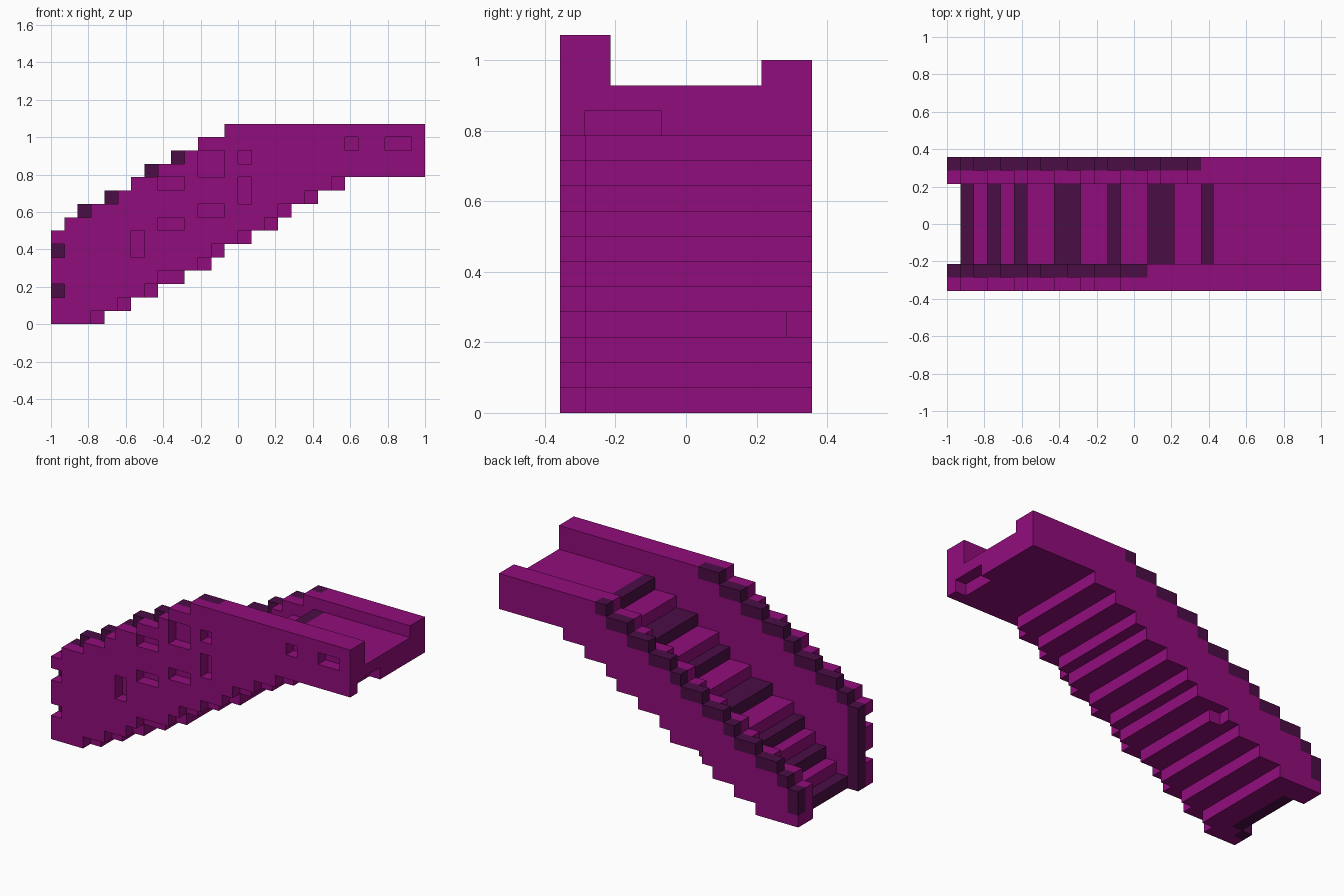
import bpy
import bmesh
from mathutils import Vector

cube = bpy.data.objects.get("Cube")
if cube:
    bpy.data.objects.remove(cube, do_unlink=True)

UNIT = 1 / 14
LENGTH = 28
DEPTH = 10


def make_material(name, rgb):
    mat = bpy.data.materials.new(name)
    mat.use_nodes = True
    mat.diffuse_color = (*rgb, 1)
    mat.node_tree.nodes["Principled BSDF"].inputs["Base Color"].default_value = (*rgb, 1)
    return mat


purple = make_material("purple stone", (0.285, 0.004, 0.2))
dark = make_material("dark plum trim", (0.07, 0.004, 0.06))


def steps(start, rises, cap):
    """Height at each column: one block higher at every listed column."""
    return [min(cap, start + sum(c >= r for r in rises)) for c in range(LENGTH)]


def fill(bottoms, tops, rows, first=0):
    return {(c, r, k) for c in range(first, LENGTH) for r in rows
            for k in range(bottoms[c], tops[c])}


def box(c0, c1, r0, r1, k0, k1):
    return {(c, r, k) for c in range(c0, c1) for r in range(r0, r1) for k in range(k0, k1)}


# Stepped profiles
under = steps(0, (4, 6, 8, 10, 12, 13, 15, 17, 18, 20, 22), 11)
under_face = steps(0, (3, 5, 7, 8, 11, 12, 14, 16, 17, 19, 21), 11)
wall_rises = (1, 3, 5, 6, 8, 10, 11, 13, 15, 16, 18)
trim_rises = (1, 2, 4, 6, 7, 9, 11, 12, 14, 16, 17)
tread_rises = (1, 2, 3, 4, 5, 6, 8, 10, 12, 13, 15, 17, 19)
treads = steps(0, tread_rises, 13)


def trim_tops(start, cap, plateau):
    """Trim runs ahead of the wall but waits for its level top."""
    return [min(t, cap if c >= plateau else cap - 1)
            for c, t in enumerate(steps(start, trim_rises, cap))]


front_trim = trim_tops(7, 15, 13)
back_trim = trim_tops(3, 14, 18)

parts = {
    "front_wall_face": fill(under_face, steps(7, wall_rises, 15), [0]),
    "front_wall_core": fill(under, front_trim, [1]),
    "stair_flight": fill(under, treads, range(2, 8), first=1),
    "back_wall_core": fill(under, steps(3, wall_rises, 14), [8]),
    "back_wall_face": fill(under, back_trim, [9]),
}

# Missing blocks in the front face: column range and height range
for c0, c1, k0, k1 in ((11, 13, 11, 13), (8, 10, 10, 11), (14, 15, 12, 13),
                       (14, 15, 9, 11), (11, 13, 8, 9), (8, 10, 7, 8),
                       (6, 7, 5, 7), (22, 23, 13, 14), (25, 27, 13, 14),
                       (0, 1, 5, 6), (0, 1, 2, 3)):
    parts["front_wall_face"] -= box(c0, c1, 0, 1, k0, k1)

# Broken corner under the landing and a chip below the back wall
for name in parts:
    parts[name] -= box(27, 28, 1, 4, 11, 12) | box(9, 10, 9, 10, 3, 4)

# Dark trim blocks
trim = {(c, 1, front_trim[c] - 1) for c in range(15)}
trim |= {(c, 9, back_trim[c] - 1) for c in range(19)}
trim |= box(0, 1, 1, 2, 0, 7) | box(0, 1, 9, 10, 1, 3)
for c in (1, 3, 5, 8, 9, 12, 15, 16, 19):
    trim |= box(c, c + 1, 2, 8, treads[c] - 1, treads[c])

solid = set().union(*parts.values())


def build_blocks(name, cells):
    """Mesh the exposed sides of a group of blocks."""
    bm = bmesh.new()
    verts = {}

    def vert(p):
        key = tuple(p)
        if key not in verts:
            verts[key] = bm.verts.new((Vector(p) - Vector((LENGTH / 2, DEPTH / 2, 0))) * UNIT)
        return verts[key]

    for cell in sorted(cells):
        for axis in range(3):
            for side in (0, 1):
                near = list(cell)
                near[axis] += 2 * side - 1
                if tuple(near) in solid:
                    continue
                u, v = (axis + 1) % 3, (axis + 2) % 3
                corners = []
                for a, b in ((0, 0), (1, 0), (1, 1), (0, 1)):
                    p = list(cell)
                    p[axis] += side
                    p[u] += a
                    p[v] += b
                    corners.append(vert(p))
                face = bm.faces.new(corners if side else corners[::-1])
                face.material_index = int(cell in trim)
    mesh = bpy.data.meshes.new(name)
    bm.to_mesh(mesh)
    bm.free()
    mesh.materials.append(purple)
    mesh.materials.append(dark)
    bpy.context.collection.objects.link(bpy.data.objects.new(name, mesh))


for name, cells in parts.items():
    build_blocks(name, cells)
